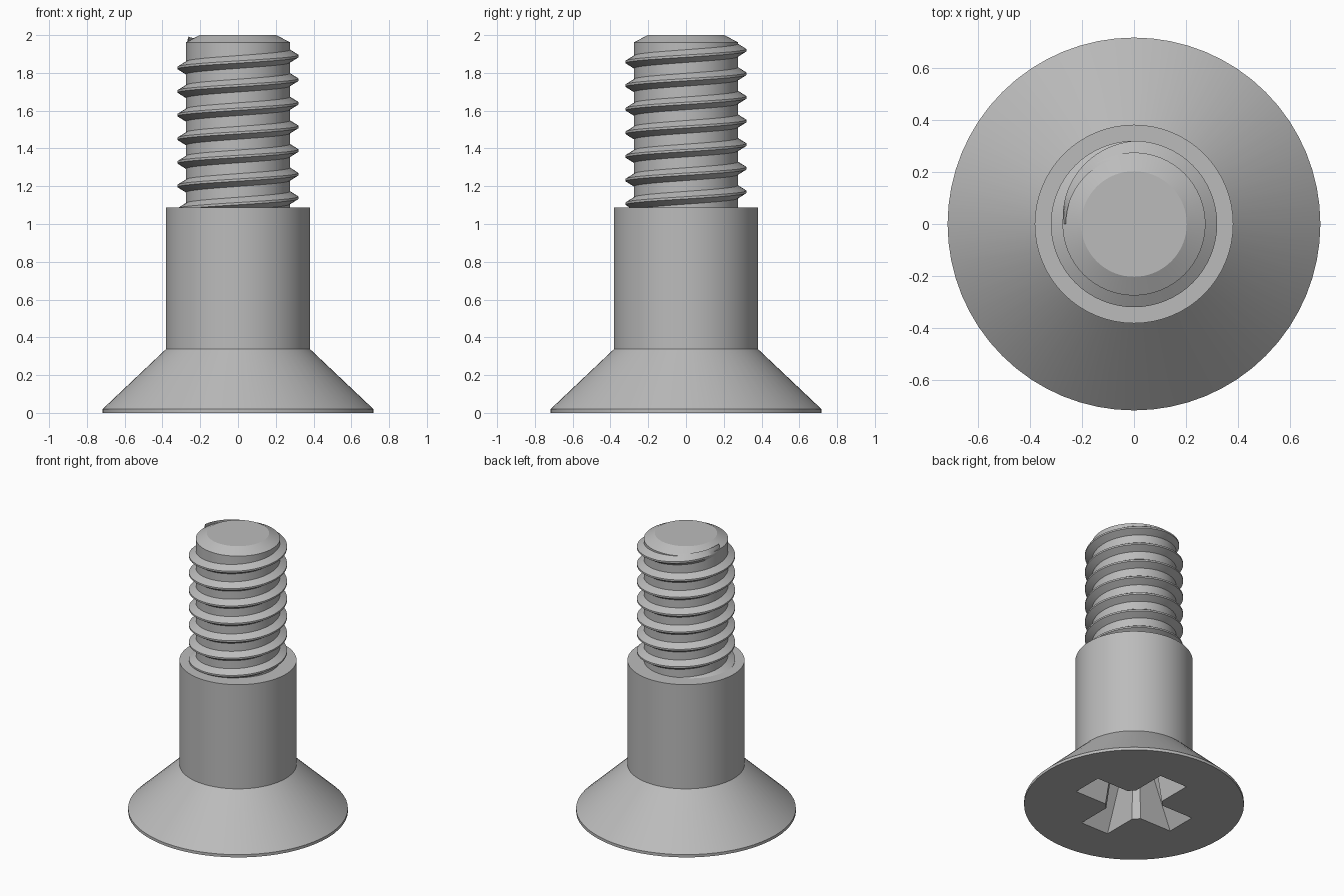
import bpy, bmesh, math

if "Cube" in bpy.data.objects:
    bpy.data.objects.remove(bpy.data.objects["Cube"])

steel = bpy.data.materials.new("steel grey")
steel.diffuse_color = (0.5, 0.5, 0.5, 1)
steel.use_nodes = True
steel.node_tree.nodes["Principled BSDF"].inputs["Base Color"].default_value = steel.diffuse_color


def make_object(name, rings, closed=False):
    """Skin a list of equal-length point rings; cap the ends, or join last to first."""
    bm = bmesh.new()
    loops = [[bm.verts.new(p) for p in ring] for ring in rings]
    n = len(loops[0])
    for a, b in zip(loops, loops[1:]):
        for i in range(n):
            j = (i + 1) % n
            bm.faces.new((a[i], a[j], b[j], b[i]))
    bm.faces.new(loops[0][::-1])
    bm.faces.new(loops[-1])
    bmesh.ops.recalc_face_normals(bm, faces=bm.faces)
    mesh = bpy.data.meshes.new(name)
    bm.to_mesh(mesh)
    bm.free()
    mesh.materials.append(steel)
    obj = bpy.data.objects.new(name, mesh)
    bpy.context.collection.objects.link(obj)
    return obj


def smooth(obj, angle):
    bpy.ops.object.select_all(action='DESELECT')
    obj.select_set(True)
    bpy.context.view_layer.objects.active = obj
    bpy.ops.object.shade_smooth_by_angle(angle=math.radians(angle))


# Countersunk head, plain shoulder and threaded core as one turned body
SEG = 64
profile = [(0.717, 0), (0.717, 0.02), (0.382, 0.337), (0.382, 1.087),
           (0.275, 1.087), (0.275, 1.962), (0.203, 2.0)]
body = make_object("screw_body", [
    [(r * math.cos(2 * math.pi * i / SEG), r * math.sin(2 * math.pi * i / SEG), z)
     for i in range(SEG)] for r, z in profile])


# Cross-shaped driver recess, tapering with depth
def cross_ring(z, length, half, corner):
    """Cross outline whose inner corners are bevelled at the given diagonal distance."""
    near = corner * math.sqrt(2) - half
    arm = [(near, -half), (length, -half), (length, half), (near, half)]
    ring = []
    for k in range(4):
        c, s = [(1, 0), (0, 1), (-1, 0), (0, -1)][k]
        ring += [(x * c - y * s, x * s + y * c, z) for x, y in arm]
    return ring


cutter = make_object("recess_cutter", [
    cross_ring(-0.02, 0.41, 0.112, 0.187),
    cross_ring(0.36, 0.22, 0.08, 0.135),
    cross_ring(0.42, 0.03, 0.01, 0.018)])
cutter.hide_render = True
cut = body.modifiers.new("recess", 'BOOLEAN')
cut.operation = 'DIFFERENCE'
cut.solver = 'EXACT'
cut.object = cutter
bpy.context.view_layer.objects.active = body
bpy.ops.object.modifier_apply(modifier=cut.name)
bpy.data.objects.remove(cutter)
smooth(body, 20)

# Right-hand helical thread, starting inside the shoulder and fading out at the tip
PITCH, TURN_STEPS = 0.125, 64
rings = []
for step in range(-7 * TURN_STEPS, TURN_STEPS // 2 + 1):
    a = 2 * math.pi * step / TURN_STEPS
    z = 1.889 + PITCH * step / TURN_STEPS
    fade = min(1, max(0, (math.pi - a) / (math.pi / 2)))
    crest = 0.272 + 0.048 * fade
    section = [(0.262, -0.042), (0.262, 0.042), (crest, 0.006), (crest, -0.006)]
    rings.append([(r * math.cos(a), r * math.sin(a), z + dz) for r, dz in section])
thread = make_object("helical_thread", rings)
smooth(thread, 30)
